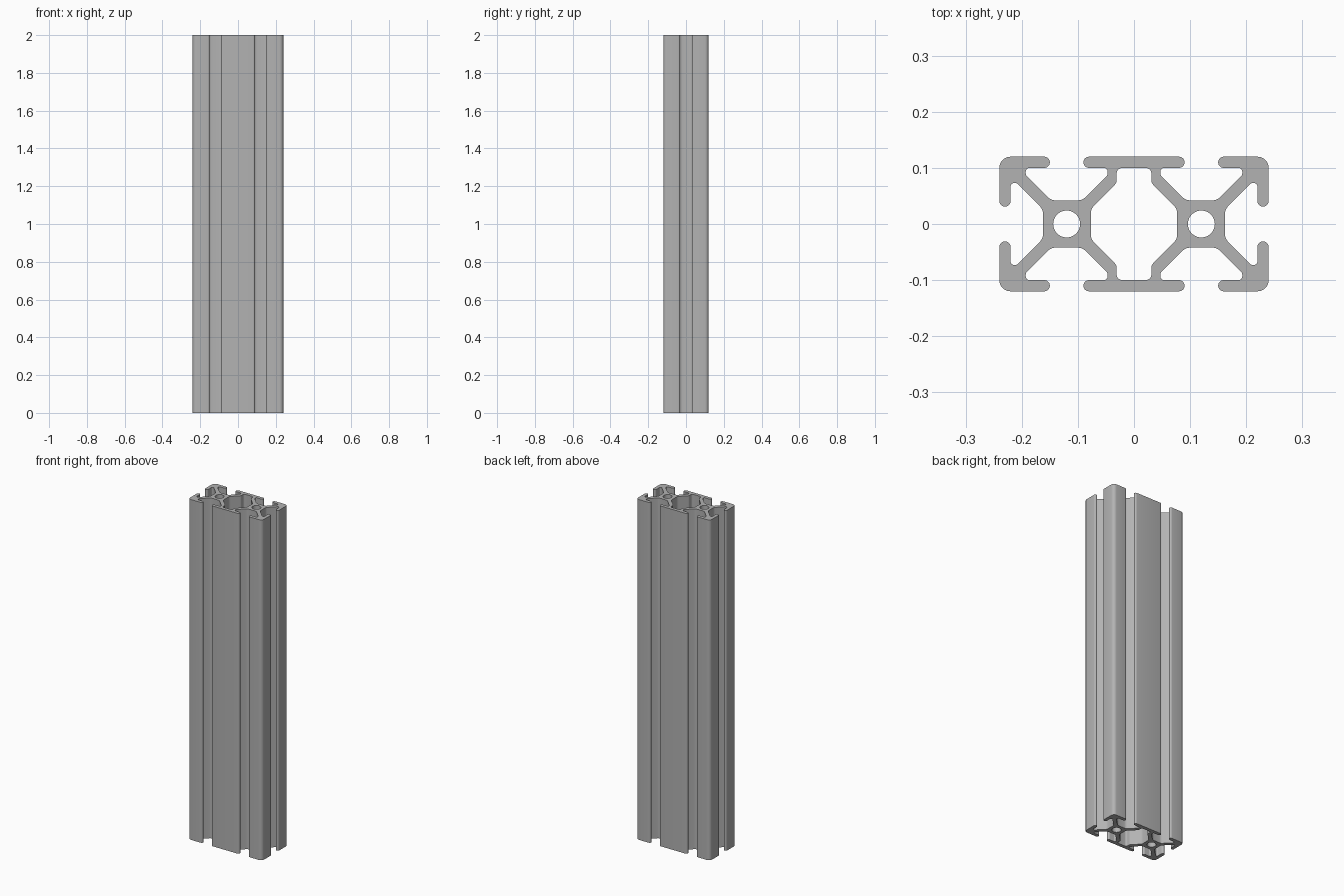
import bpy
import bmesh
import math
from mathutils import Vector

cube = bpy.data.objects.get("Cube")
if cube:
    bpy.data.objects.remove(cube, do_unlink=True)

HEIGHT = 2.0
CORE_X = 0.12
BORE = 0.024

metal = bpy.data.materials.new("aluminium grey")
metal.use_nodes = True
grey = (0.45, 0.45, 0.45, 1.0)
metal.diffuse_color = grey
metal.node_tree.nodes["Principled BSDF"].inputs["Base Color"].default_value = grey


def mirror_quarter(corners):
    """Complete a loop from its +x +y quarter, given clockwise."""
    right = corners + [(x, -y, r) for x, y, r in reversed(corners)]
    return right + [(-x, y, r) for x, y, r in reversed(right)]


def round_corners(corners):
    """Replace each (x, y, radius) corner by an arc."""
    points = []
    for i, (x, y, r) in enumerate(corners):
        p = Vector((x, y))
        a = (Vector(corners[i - 1][:2]) - p).normalized()
        b = (Vector(corners[(i + 1) % len(corners)][:2]) - p).normalized()
        half = a.angle(b) / 2
        centre = p + (a + b).normalized() * (r / math.sin(half))
        start = p + a * (r / math.tan(half)) - centre
        end = p + b * (r / math.tan(half)) - centre
        sweep = start.angle_signed(end)
        steps = max(3, round(abs(sweep) / math.radians(15)))
        for s in range(steps + 1):
            t = -sweep * s / steps
            c, n = math.cos(t), math.sin(t)
            points.append(centre + Vector((start.x * c - start.y * n,
                                           start.x * n + start.y * c)))
    return points


def circle(cx, radius, count=32):
    return [Vector((cx + radius * math.cos(math.tau * i / count),
                    radius * math.sin(math.tau * i / count))) for i in range(count)]


# Outer outline: centre plate, top slot, corner flange, side slot
LIP = 0.0098
outline = mirror_quarter([
    (0.09, 0.12, LIP), (0.09, 0.10, LIP),
    (0.047, 0.10, 0.007), (0.047, 0.087, 0.008),
    (0.092, 0.042, 0.02), (0.148, 0.042, 0.02),
    (0.193, 0.087, 0.008), (0.193, 0.10, 0.007),
    (0.15, 0.10, LIP), (0.15, 0.12, LIP),
    (0.24, 0.12, 0.02), (0.24, 0.031, LIP),
    (0.22, 0.031, LIP), (0.22, 0.073, 0.006),
    (0.209, 0.073, 0.006), (0.162, 0.026, 0.02),
])

# Central cavity between the two cores
cavity = mirror_quarter([
    (0.031, 0.10, 0.01), (0.031, 0.073, 0.012), (0.077, 0.027, 0.02),
])

loops = [round_corners(outline), round_corners(cavity),
         circle(CORE_X, BORE), circle(-CORE_X, BORE)]

# Fill the section and extrude it upwards
bm = bmesh.new()
edges = []
for loop in loops:
    verts = [bm.verts.new((p.x, p.y, 0)) for p in loop]
    edges += [bm.edges.new((verts[i - 1], verts[i])) for i in range(len(verts))]
bmesh.ops.triangle_fill(bm, edges=edges, use_beauty=True, use_dissolve=False)
result = bmesh.ops.extrude_face_region(bm, geom=bm.faces[:])
top = [g for g in result["geom"] if isinstance(g, bmesh.types.BMVert)]
bmesh.ops.translate(bm, verts=top, vec=(0, 0, HEIGHT))
bmesh.ops.recalc_face_normals(bm, faces=bm.faces[:])

mesh = bpy.data.meshes.new("slotted_rail")
bm.to_mesh(mesh)
bm.free()
mesh.materials.append(metal)
rail = bpy.data.objects.new("slotted_rail", mesh)
bpy.context.collection.objects.link(rail)

bpy.context.view_layer.objects.active = rail
rail.select_set(True)
bpy.ops.object.shade_smooth_by_angle(angle=math.radians(30))
